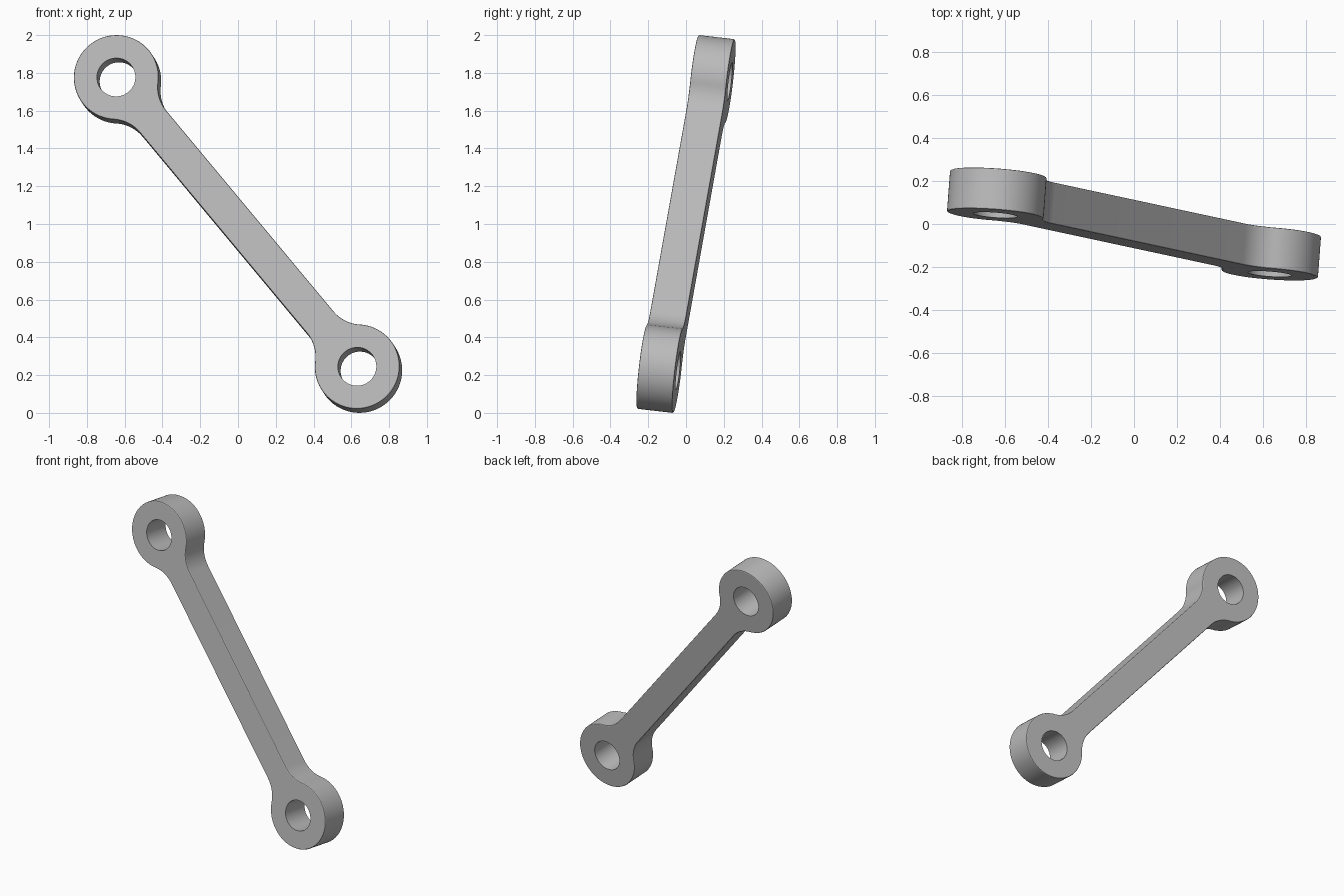
import bpy, bmesh, math
from mathutils import Matrix, Vector

default = bpy.data.objects.get("Cube")
if default:
    bpy.data.objects.remove(default, do_unlink=True)

# Link dimensions
HALF_SPAN = 1.006      # centre to eye centre
EYE_R = 0.225
HOLE_R = 0.102
HALF_BAR = 0.091
FILLET = 0.2
THICK = 0.193

# Tilted frame: along the bar, through the thickness, across the bar
along = Vector((-0.638, 0.137, 0.766)).normalized()
through = Vector((0.075, 0.99, -0.115))
through = (through - along * through.dot(along)).normalized()
across = through.cross(along)
frame = Matrix((along, across, through)).transposed().to_4x4()
frame.translation = (0, 0, 1)

steel = bpy.data.materials.new("grey metal")
steel.use_nodes = True
grey = (0.5, 0.5, 0.5, 1)
steel.diffuse_color = grey
steel.node_tree.nodes["Principled BSDF"].inputs["Base Color"].default_value = grey


def arc(cx, cy, r, start, end, steps):
    angles = [start + (end - start) * i / steps for i in range(steps + 1)]
    return [(cx + r * math.cos(a), cy + r * math.sin(a)) for a in angles]


def prism(name, points, depth):
    bm = bmesh.new()
    face = bm.faces.new([bm.verts.new((x, y, -depth / 2)) for x, y in points])
    top = bmesh.ops.extrude_face_region(bm, geom=[face])["geom"]
    verts = [g for g in top if isinstance(g, bmesh.types.BMVert)]
    bmesh.ops.translate(bm, verts=verts, vec=(0, 0, depth))
    bmesh.ops.recalc_face_normals(bm, faces=bm.faces)
    mesh = bpy.data.meshes.new(name)
    bm.to_mesh(mesh)
    bm.free()
    mesh.materials.append(steel)
    obj = bpy.data.objects.new(name, mesh)
    bpy.context.collection.objects.link(obj)
    obj.matrix_world = frame
    return obj


# Outline: one eye with its two fillets, repeated by half a turn
fillet_y = HALF_BAR + FILLET
reach = math.sqrt((EYE_R + FILLET) ** 2 - fillet_y ** 2)
fillet_x = HALF_SPAN - reach
meet = math.atan2(fillet_y, reach)
half = arc(fillet_x, -fillet_y, FILLET, math.pi / 2, meet, 12)
half += arc(HALF_SPAN, 0, EYE_R, meet - math.pi, math.pi - meet, 72)[1:-1]
half += arc(fillet_x, fillet_y, FILLET, -meet, -math.pi / 2, 12)
link = prism("link_arm", half + [(-x, -y) for x, y in half], THICK)

# Softened rims
bevel = link.modifiers.new("rim", 'BEVEL')
bevel.width = 0.006
bevel.segments = 2
bevel.limit_method = 'ANGLE'
bevel.angle_limit = math.radians(50)

# Pin holes through both eyes
for side, label in ((1, "upper"), (-1, "lower")):
    circle = arc(side * HALF_SPAN, 0, HOLE_R, 0, math.tau, 64)[:-1]
    cutter = prism(label + "_hole_cutter", circle, THICK * 2)
    cutter.hide_render = True
    cutter.hide_set(True)
    hole = link.modifiers.new(label + " hole", 'BOOLEAN')
    hole.operation = 'DIFFERENCE'
    hole.solver = 'EXACT'
    hole.object = cutter

bpy.ops.object.select_all(action='DESELECT')
link.select_set(True)
bpy.context.view_layer.objects.active = link
for name in [m.name for m in link.modifiers]:
    bpy.ops.object.modifier_apply(modifier=name)
bpy.ops.object.shade_smooth_by_angle(angle=math.radians(20))
